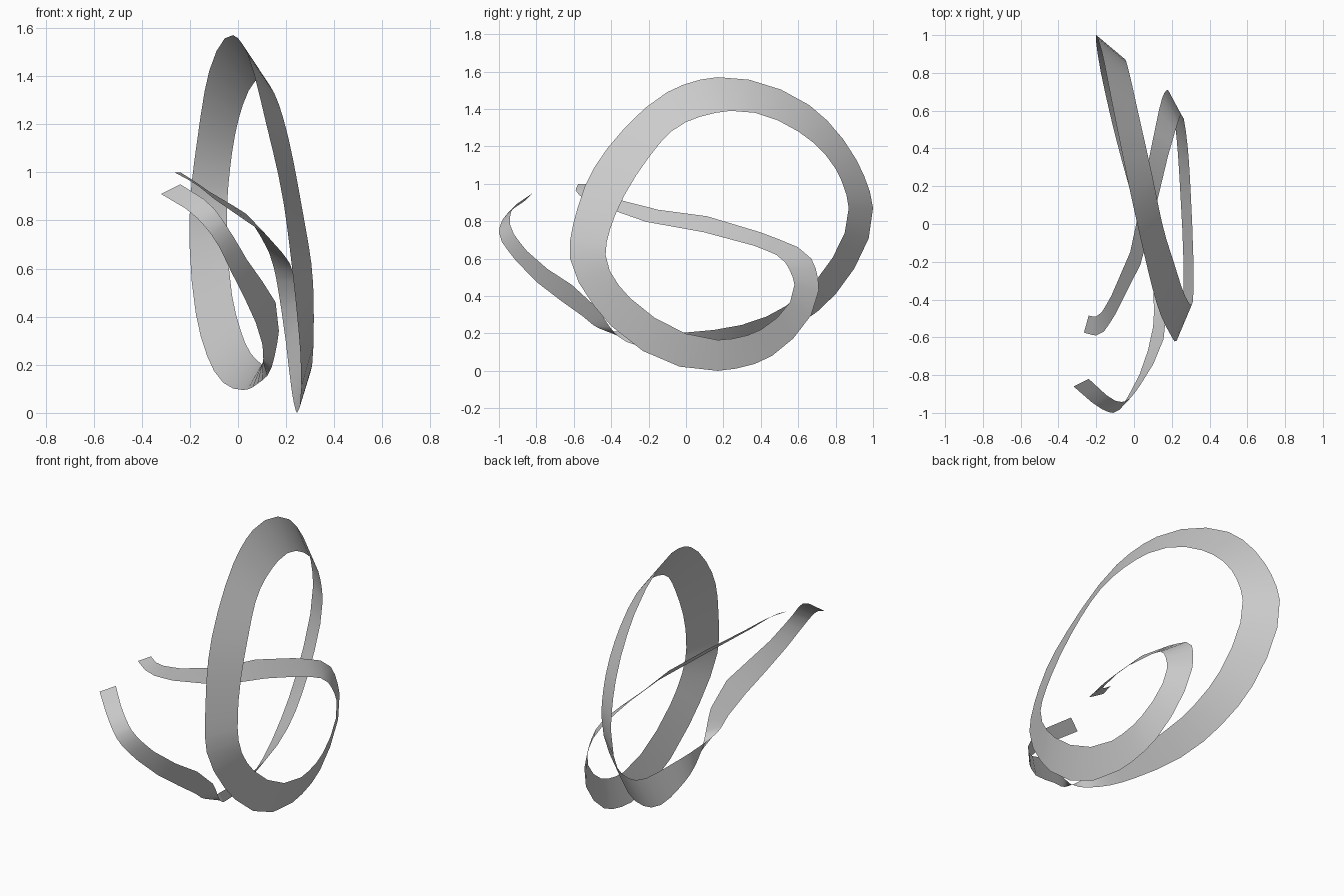
import bpy
import bmesh
from mathutils import Vector

STEPS = 3  # ribbon segments between two guide points

cube = bpy.data.objects.get("Cube")
if cube:
    bpy.data.objects.remove(cube, do_unlink=True)

# Outer edge of the ribbon, from the front tail through the loops to the inner tail
outer_edge = [
    (-.24, -.82, .95), (-.1, -.935, .85), (-.05, -.94, .78), (.035, -.85, .64),
    (.17, -.48, .34), (.14, -.37, .19), (.08, -.2, .12), (.02, .03, .095),
    (-.1, .47, .175), (-.175, .8, .41), (-.2, 1, .87), (-.17, .91, 1.13),
    (-.12, .66, 1.42), (-.02, .17, 1.57), (.04, -.1, 1.49), (.12, -.42, 1.19),
    (.19, -.58, .87), (.225, -.62, .6), (.26, -.4, .24), (.245, .17, 0),
    (.225, .46, .08), (.18, .71, .43), (.15, .67, .6), (.09, .4, .74),
    (-.12, -.38, .92), (-.2, -.49, .975), (-.24, -.485, 1),
]

# Inner edge, point for point beside the outer edge
inner_edge = [
    (-.32, -.86, .91), (-.17, -.98, .81), (-.11, -1, .74), (-.03, -.91, .59),
    (.1, -.55, .29), (.105, -.46, .225), (.1, -.25, .205), (.095, 0, .205),
    (.03, .43, .29), (-.025, .7, .49), (-.045, .87, .87), (-.025, .8, 1.08),
    (.02, .6, 1.28), (.1, .24, 1.39), (.15, 0, 1.33), (.21, -.2, 1.14),
    (.27, -.38, .83), (.305, -.43, .62), (.315, -.3, .39), (.3, .17, .165),
    (.285, .4, .22), (.25, .58, .46), (.23, .53, .58), (.18, .36, .67),
    (-.1, -.48, .89), (-.2, -.59, .965), (-.265, -.575, 1),
]


def flat_colour(name, colour):
    material = bpy.data.materials.new(name)
    material.use_nodes = True
    material.diffuse_color = colour
    material.node_tree.nodes["Principled BSDF"].inputs["Base Color"].default_value = colour
    return material


def path_times(first, second):
    """Shared parameter along both edges, spaced by the length of the centre line."""
    centres = [(a + b) / 2 for a, b in zip(first, second)]
    times = [0.0]
    for previous, current in zip(centres, centres[1:]):
        times.append(times[-1] + (current - previous).length)
    return times


def smooth_path(points, times):
    """Smooth curve through all points, sampled evenly inside each span."""
    last = len(points) - 1
    slopes = []
    for i in range(len(points)):
        before, after = max(i - 1, 0), min(i + 1, last)
        if before == i or after == i:
            slopes.append((points[after] - points[before]) / (times[after] - times[before]))
            continue
        span_in, span_out = times[i] - times[before], times[after] - times[i]
        slope_in = (points[i] - points[before]) / span_in
        slope_out = (points[after] - points[i]) / span_out
        slopes.append((slope_in * span_out + slope_out * span_in) / (span_in + span_out))
    samples = []
    for i in range(last):
        span = times[i + 1] - times[i]
        for step in range(STEPS):
            t = step / STEPS
            ease = t * t * (3 - 2 * t)
            samples.append(points[i].lerp(points[i + 1], ease)
                           + slopes[i] * span * t * (1 - t) ** 2
                           - slopes[i + 1] * span * t * t * (1 - t))
    samples.append(points[last])
    return samples


# Ribbon: one thin sheet stretched between the two edges
outer_points = [Vector(p) for p in outer_edge]
inner_points = [Vector(p) for p in inner_edge]
times = path_times(outer_points, inner_points)

bm = bmesh.new()
rails = [[bm.verts.new(p) for p in smooth_path(points, times)]
         for points in (outer_points, inner_points)]
rungs = list(zip(*rails))
for (a, b), (c, d) in zip(rungs, rungs[1:]):
    bm.faces.new((a, b, d, c)).smooth = True

# Stand the ribbon on the ground
lowest = min(v.co.z for v in bm.verts)
bmesh.ops.translate(bm, verts=bm.verts, vec=(0, 0, -lowest))

mesh = bpy.data.meshes.new("ribbon")
bm.to_mesh(mesh)
bm.free()
mesh.materials.append(flat_colour("plain grey", (0.6, 0.6, 0.6, 1)))
ribbon = bpy.data.objects.new("ribbon", mesh)
bpy.context.collection.objects.link(ribbon)
